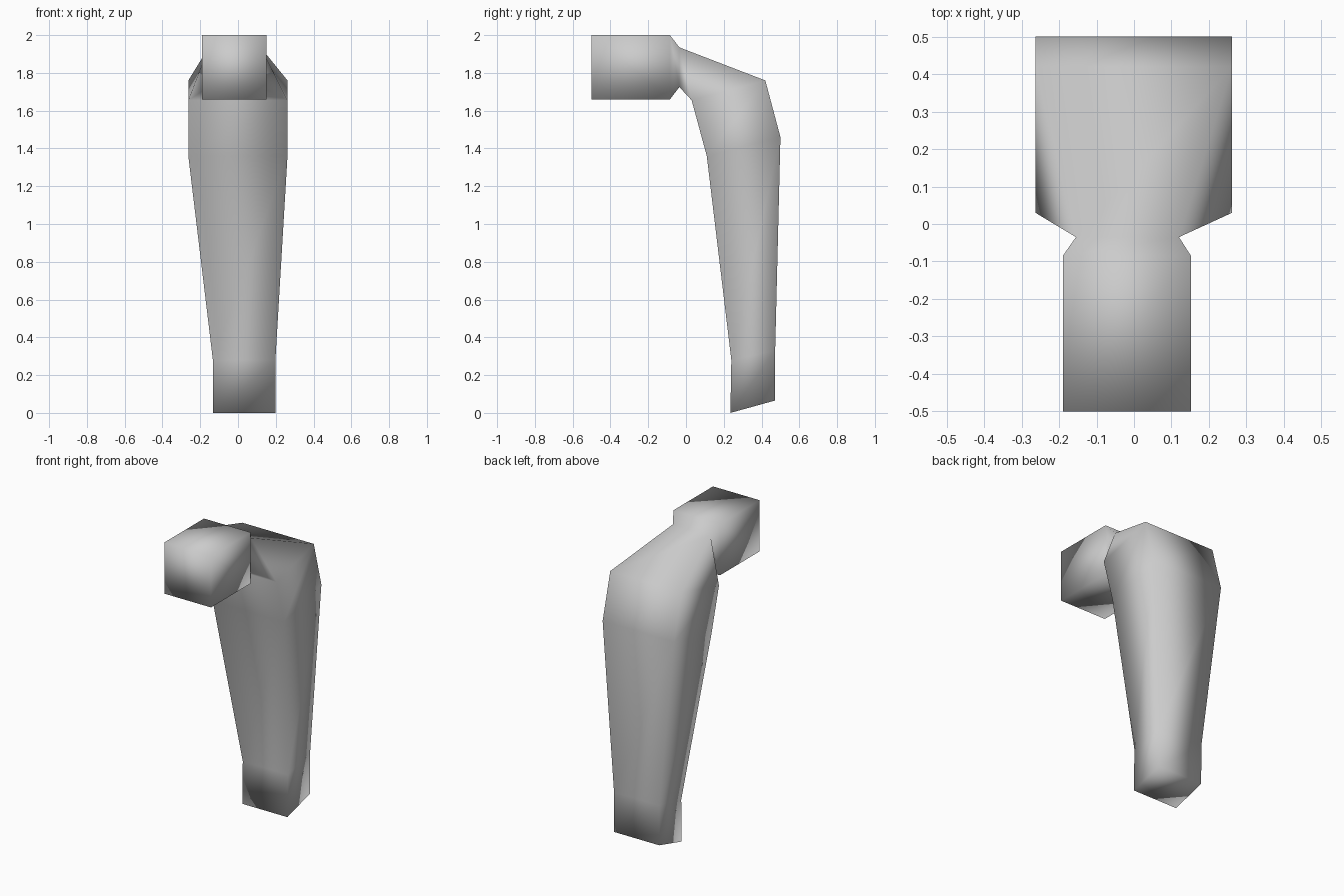
import bpy, bmesh

if "Cube" in bpy.data.objects:
    bpy.data.objects.remove(bpy.data.objects["Cube"])

# Plain grey finish
grey = bpy.data.materials.new("grey")
grey.diffuse_color = (0.6, 0.6, 0.6, 1)
grey.use_nodes = True
grey.node_tree.nodes["Principled BSDF"].inputs["Base Color"].default_value = grey.diffuse_color

# Rectangular sections: left x, right x, (y, z) of the upper/back edge, (y, z) of the lower/front edge
SECTIONS = [
    (-0.19, 0.152, (-0.50, 2.00), (-0.50, 1.66)),    # end of the stub
    (-0.19, 0.152, (-0.085, 2.00), (-0.085, 1.66)),  # back of the stub
    (-0.155, 0.12, (-0.035, 1.935), (-0.035, 1.725)),  # neck
    (-0.263, 0.262, (0.42, 1.76), (0.03, 1.655)),    # shoulder
    (-0.263, 0.262, (0.50, 1.46), (0.11, 1.36)),     # top of the long arm
    (-0.133, 0.198, (0.472, 0.33), (0.24, 0.28)),    # wrist
    (-0.133, 0.198, (0.47, 0.065), (0.235, 0.0)),    # slanted tip
]

bm = bmesh.new()
rings = []
for x0, x1, (ya, za), (yb, zb) in SECTIONS:
    rings.append([bm.verts.new(p) for p in
                  ((x0, ya, za), (x1, ya, za), (x1, yb, zb), (x0, yb, zb))])

# Skin the sections together and close both ends
for i, (a, b) in enumerate(zip(rings, rings[1:])):
    for j in range(4):
        k = (j + 1) % 4
        if i == 2 and j == 1:      # right side of the shoulder folds outwards
            bm.faces.new((a[j], a[k], b[k]))
            bm.faces.new((a[j], b[k], b[j]))
        elif i == 2 and j == 3:    # left side of the shoulder
            bm.faces.new((a[j], a[k], b[j]))
            bm.faces.new((a[k], b[k], b[j]))
        else:
            bm.faces.new((a[j], a[k], b[k], b[j]))
bm.faces.new(rings[0])
bm.faces.new(rings[-1])
bmesh.ops.recalc_face_normals(bm, faces=bm.faces)
for f in bm.faces:
    f.smooth = True

mesh = bpy.data.meshes.new("bent_arm")
bm.to_mesh(mesh)
bm.free()
mesh.materials.append(grey)
arm = bpy.data.objects.new("bent_arm", mesh)
bpy.context.collection.objects.link(arm)
